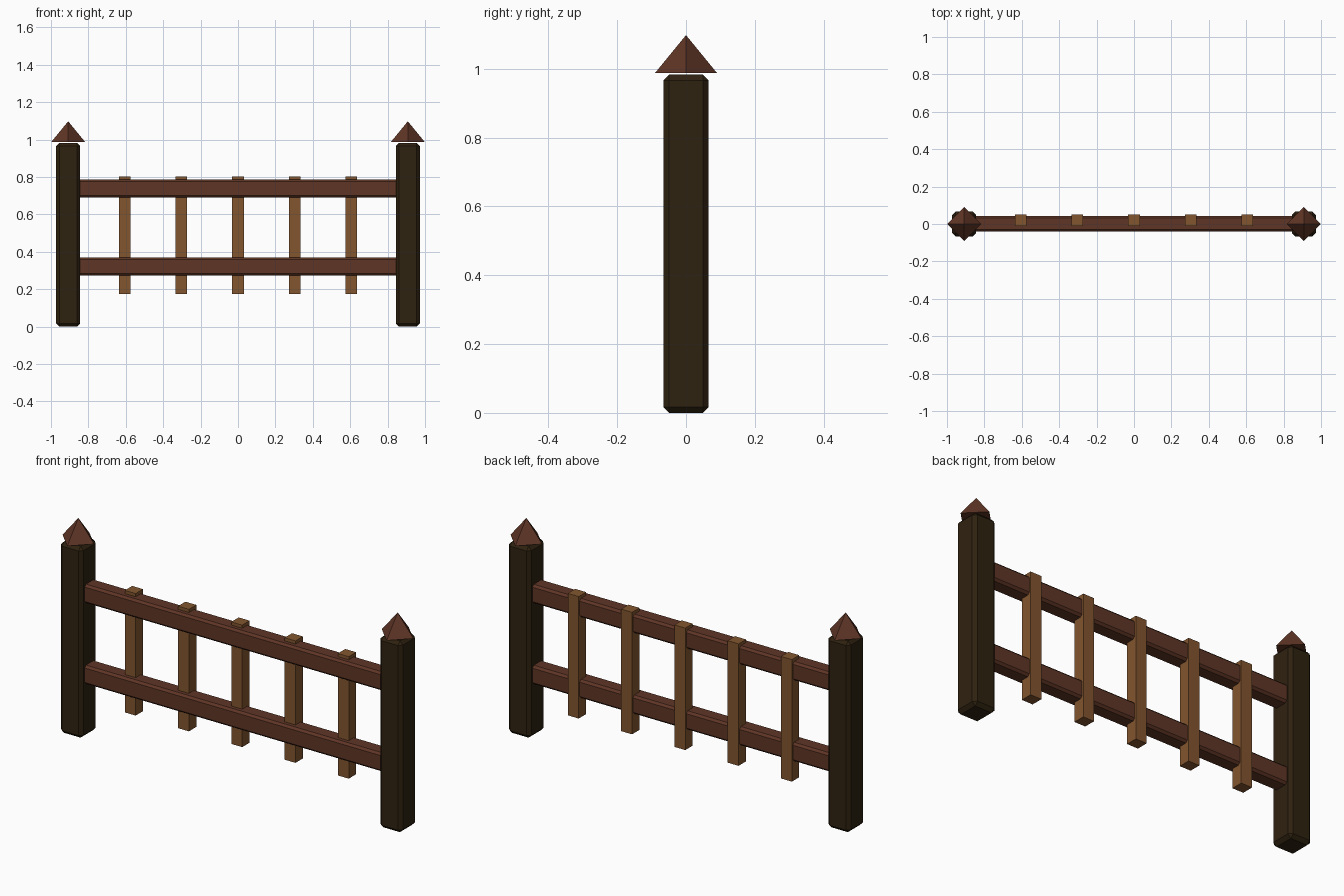
import bpy, bmesh
from mathutils import Matrix, Vector

if "Cube" in bpy.data.objects:
    bpy.data.objects.remove(bpy.data.objects["Cube"])


def material(name, rgb):
    m = bpy.data.materials.new(name)
    m.diffuse_color = (*rgb, 1)
    m.use_nodes = True
    m.node_tree.nodes["Principled BSDF"].inputs["Base Color"].default_value = m.diffuse_color
    return m


DARK = material("dark wood", (0.028, 0.016, 0.005))
RED = material("red brown wood", (0.115, 0.036, 0.019))
LIGHT = material("light brown wood", (0.225, 0.092, 0.028))


def finish(name, bm, mat):
    me = bpy.data.meshes.new(name)
    bm.to_mesh(me)
    bm.free()
    me.materials.append(mat)
    ob = bpy.data.objects.new(name, me)
    bpy.context.collection.objects.link(ob)


def beam(name, lo, hi, mat, bevel=0.0):
    lo, hi = Vector(lo), Vector(hi)
    bm = bmesh.new()
    bmesh.ops.create_cube(bm, size=1, matrix=Matrix.Translation((lo + hi) / 2)
                          @ Matrix.Diagonal((*(hi - lo), 1)))
    if bevel:
        bmesh.ops.bevel(bm, geom=bm.edges[:], offset=bevel, segments=1,
                        affect='EDGES', profile=0.5)
    finish(name, bm, mat)


# posts with pointed four-sided caps, cap corners on the axes
for side, x in (("left", -0.908), ("right", 0.908)):
    beam(f"{side}_post", (x - 0.064, -0.066, 0), (x + 0.064, 0.066, 0.983), DARK, 0.017)
    bm = bmesh.new()
    bmesh.ops.create_cone(bm, cap_ends=True, segments=4, radius1=0.09, radius2=0,
                          depth=0.11, matrix=Matrix.Translation((x, 0, 1.043)))
    bmesh.ops.remove_doubles(bm, verts=bm.verts[:], dist=0.0001)
    finish(f"{side}_post_cap", bm, RED)

# horizontal rails
for name, z in (("lower_rail", 0.322), ("upper_rail", 0.738)):
    beam(name, (-0.87, -0.04, z - 0.048), (0.87, 0.042, z + 0.048), RED, 0.011)

# upright slats behind the rails
for i in range(-2, 3):
    x = i * 0.303
    beam(f"slat_{i + 3}", (x - 0.031, -0.01, 0.175), (x + 0.031, 0.05, 0.802), LIGHT)
